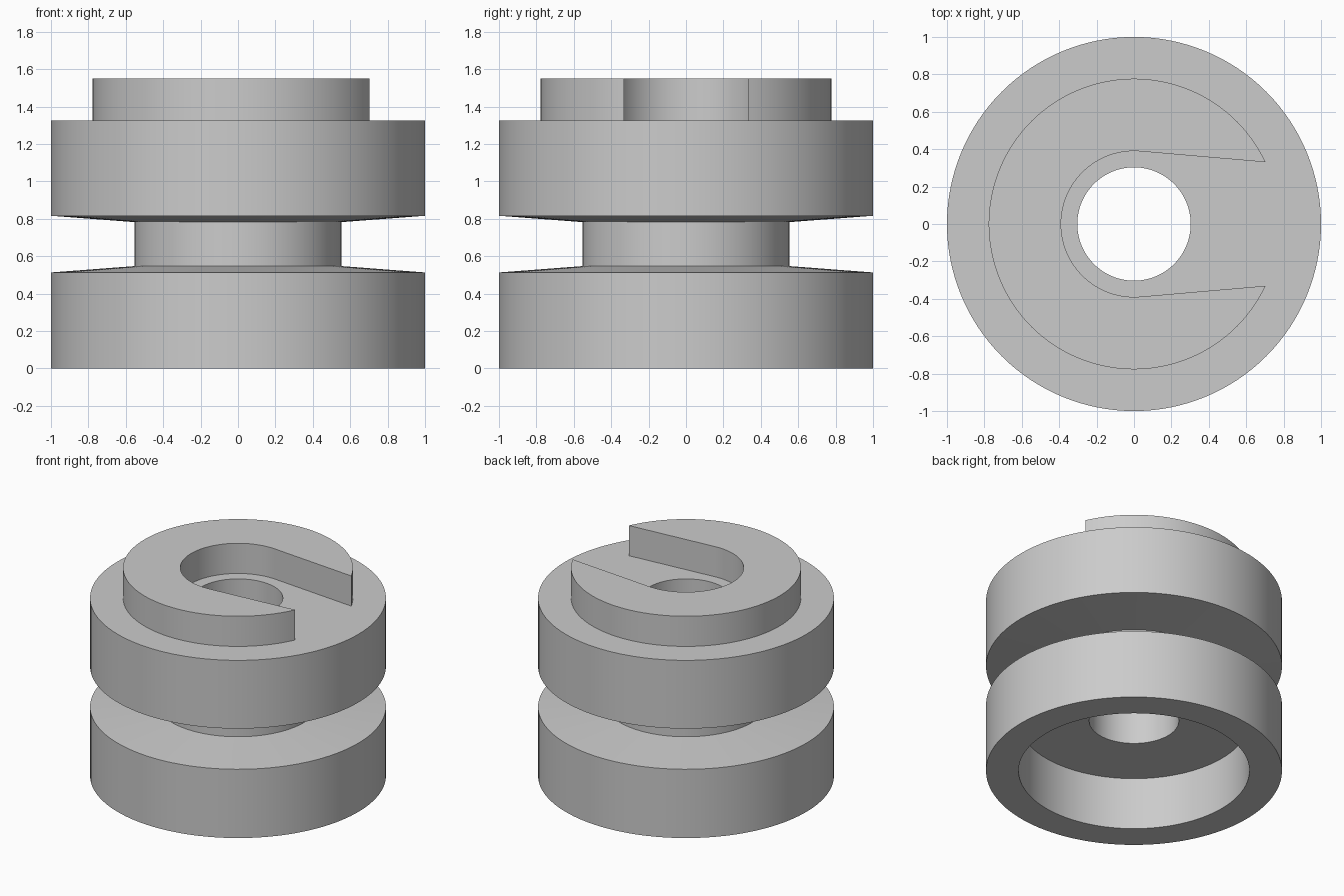
import bpy, bmesh
from math import sin, cos, pi, atan2, radians

cube = bpy.data.objects.get("Cube")
if cube:
    bpy.data.objects.remove(cube, do_unlink=True)

SEGMENTS = 128

grey = bpy.data.materials.new("plain_grey")
grey.use_nodes = True
colour = (0.6, 0.6, 0.6, 1)
grey.diffuse_color = colour
grey.node_tree.nodes["Principled BSDF"].inputs["Base Color"].default_value = colour


def finish(bm, name):
    """Turn a bmesh into a named, shaded object."""
    bmesh.ops.recalc_face_normals(bm, faces=bm.faces)
    mesh = bpy.data.meshes.new(name)
    bm.to_mesh(mesh)
    bm.free()
    mesh.materials.append(grey)
    obj = bpy.data.objects.new(name, mesh)
    bpy.context.collection.objects.link(obj)
    bpy.ops.object.select_all(action="DESELECT")
    obj.select_set(True)
    bpy.context.view_layer.objects.active = obj
    bpy.ops.object.shade_smooth_by_angle(angle=radians(3.5))
    return obj


def lathe(name, profile):
    """Revolve a closed (radius, z) outline around z."""
    bm = bmesh.new()
    verts = [bm.verts.new((r, 0, z)) for r, z in profile]
    edges = [bm.edges.new((a, b)) for a, b in zip(verts, verts[1:] + verts[:1])]
    bmesh.ops.spin(bm, geom=verts + edges, cent=(0, 0, 0), axis=(0, 0, 1),
                   angle=2 * pi, steps=SEGMENTS, use_merge=True)
    bmesh.ops.remove_doubles(bm, verts=bm.verts, dist=1e-5)
    return finish(bm, name)


def arc(radius, start, end, steps):
    angles = [start + (end - start) * i / steps for i in range(steps + 1)]
    return [(radius * cos(a), radius * sin(a)) for a in angles]


# Grooved wheel with a through bore and a round recess underneath
lathe("grooved_body", [
    (0.78, 0), (1, 0), (1, 0.513), (0.553, 0.547), (0.553, 0.782),
    (1, 0.816), (1, 1.325), (0.303, 1.325), (0.303, 0.39), (0.78, 0.39)])

# Raised collar, open towards +x through a slightly tapering slot
tip = atan2(0.33, 0.702)
tangent = radians(85)
outline = (arc(0.777, tip, 2 * pi - tip, 110)
           + arc(0.39, 2 * pi - tangent, tangent, 70))
bm = bmesh.new()
face = bm.faces.new([bm.verts.new((x, y, 1.325)) for x, y in outline])
top = bmesh.ops.extrude_face_region(bm, geom=[face], use_keep_orig=True)["geom"]
bmesh.ops.translate(bm, vec=(0, 0, 0.225),
                    verts=[v for v in top if isinstance(v, bmesh.types.BMVert)])
finish(bm, "slotted_collar")
